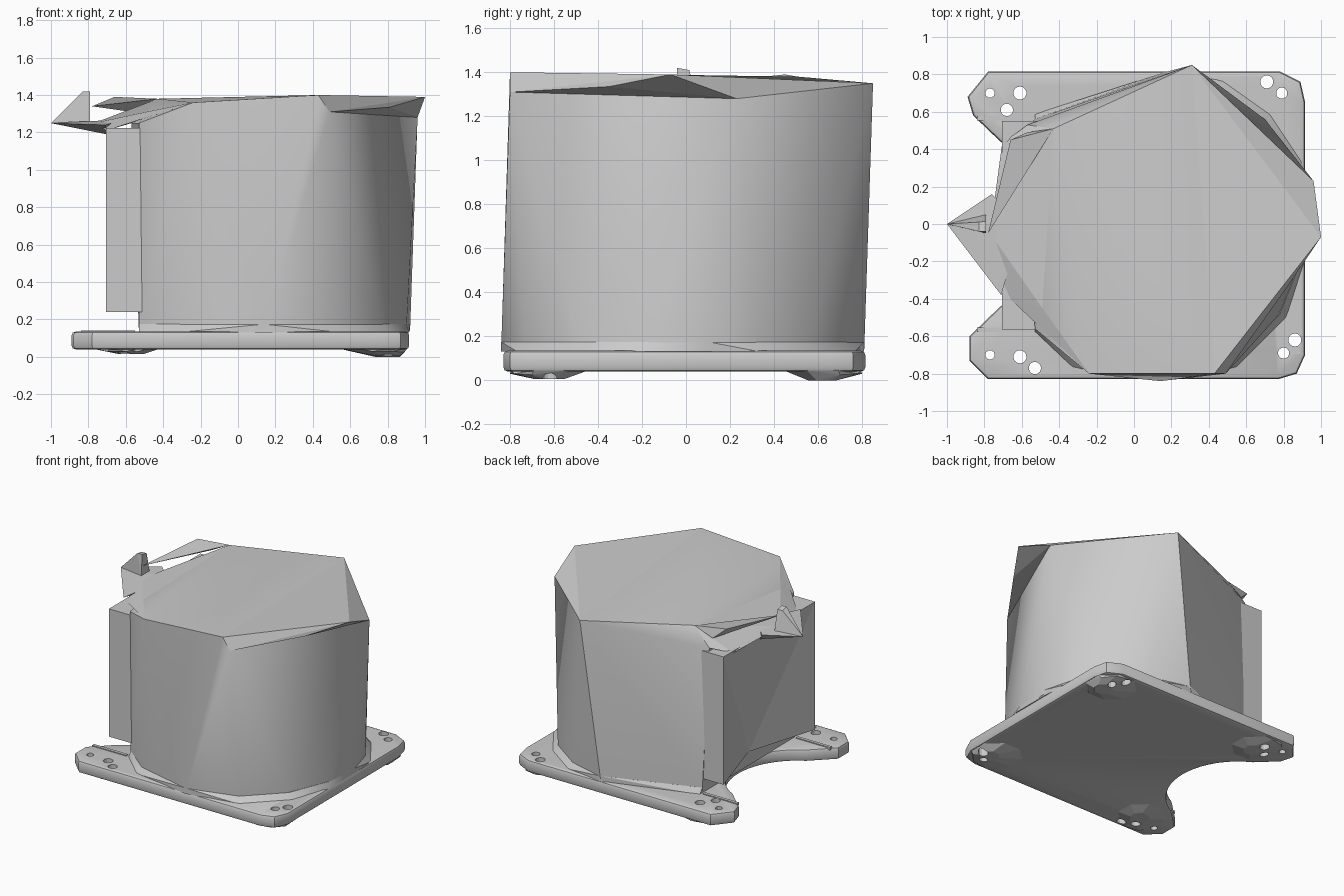
import bpy, bmesh, math

cube = bpy.data.objects.get("Cube")
if cube:
    bpy.data.objects.remove(cube, do_unlink=True)

grey = bpy.data.materials.new("light grey")
grey.use_nodes = True
grey.diffuse_color = (0.6, 0.6, 0.6, 1)
bsdf = grey.node_tree.nodes["Principled BSDF"]
bsdf.inputs["Base Color"].default_value = (0.6, 0.6, 0.6, 1)
bsdf.inputs["Roughness"].default_value = 0.6


def add(name, bm, smooth=None):
    bmesh.ops.recalc_face_normals(bm, faces=bm.faces)
    mesh = bpy.data.meshes.new(name)
    bm.to_mesh(mesh)
    bm.free()
    obj = bpy.data.objects.new(name, mesh)
    bpy.context.collection.objects.link(obj)
    mesh.materials.append(grey)
    if smooth:
        bpy.ops.object.select_all(action='DESELECT')
        obj.select_set(True)
        bpy.context.view_layer.objects.active = obj
        bpy.ops.object.shade_smooth_by_angle(angle=math.radians(smooth))
    return obj


def hull(name, points, smooth=None):
    bm = bmesh.new()
    for p in points:
        bm.verts.new(p)
    bmesh.ops.convex_hull(bm, input=bm.verts)
    loose = [v for v in bm.verts if not v.link_faces]
    bmesh.ops.delete(bm, geom=loose, context='VERTS')
    return add(name, bm, smooth)


def box(name, lo, hi):
    return hull(name, [(x, y, z) for x in (lo[0], hi[0]) for y in (lo[1], hi[1])
                       for z in (lo[2], hi[2])])


def at(points, z):
    return [(x, y, z) for x, y in points]


# Base plate with chamfered corners and a round notch on the right side
notch = [(-0.95 + 0.5 * math.cos(a), 0.5 * math.sin(a))
         for a in (math.radians(-62 + 124 * i / 20) for i in range(21))]
outline = [(-0.78, 0.815), (0.78, 0.815), (0.89, 0.76), (0.915, 0.65), (0.915, -0.7),
           (0.87, -0.8), (0.77, -0.83), (-0.78, -0.83), (-0.88, -0.73), (-0.88, -0.6)]
outline += notch + [(-0.86, 0.58), (-0.89, 0.68)]
bm = bmesh.new()
base = bm.faces.new([bm.verts.new(p) for p in at(outline, 0.04)])
up = bmesh.ops.extrude_face_region(bm, geom=[base])
bmesh.ops.translate(bm, vec=(0, 0, 0.095),
                    verts=[g for g in up["geom"] if isinstance(g, bmesh.types.BMVert)])
rims = [e for e in bm.edges if abs(e.verts[0].co.z - e.verts[1].co.z) < 0.001]
bmesh.ops.bevel(bm, geom=rims, offset=0.02, segments=2, profile=0.5, affect='EDGES')
parts = [add("base_plate", bm, 35)]

# Shallow faceted feet under the four corners, running out to the plate edge
for name, sx, sy, low in (("front_left", 1, -1, 0.005), ("back_left", 1, 1, 0),
                          ("front_right", -1, -1, 0.015), ("back_right", -1, 1, 0.015)):
    cx = 0.72 if sx > 0 else -0.6
    shift = 0.08 if sx > 0 else 0.03
    pts = [(cx, sy * 0.8, 0.03), (cx + 0.1 * sx, sy * 0.78, 0.03)]
    if sx > 0:
        pts += [(0.89, sy * 0.7, 0.025), (0.905, sy * 0.62, 0.06)]
    for i in range(8):
        a = math.tau * (i + 0.5) / 8
        dx, dy = math.cos(a), math.sin(a)
        pts.append((cx + 0.2 * dx, sy * 0.62 + 0.19 * dy, 0.045))
        pts.append((cx + shift + 0.07 * dx, sy * 0.62 + 0.07 * dy, low))
    parts.append(hull(name + "_foot", pts))

# Screw holes through plate and feet
holes = [(-0.77, 0.7, 0.025), (-0.61, 0.7, 0.035), (-0.68, 0.61, 0.033),
         (-0.77, -0.7, 0.025), (-0.61, -0.71, 0.035), (-0.53, -0.77, 0.033),
         (0.71, 0.76, 0.035), (0.79, 0.7, 0.03), (0.86, -0.62, 0.035), (0.8, -0.69, 0.03)]
bm = bmesh.new()
for x, y, r in holes:
    made = bmesh.ops.create_cone(bm, cap_ends=True, segments=14, radius1=r, radius2=r, depth=0.6)
    bmesh.ops.translate(bm, verts=made["verts"], vec=(x, y, 0.1))
cutter = add("hole_cutter", bm)
cutter.hide_render = True
cutter.hide_viewport = True
for obj in parts:
    mod = obj.modifiers.new("holes", 'BOOLEAN')
    mod.operation = 'DIFFERENCE'
    mod.object = cutter
    mod.solver = 'EXACT'

# Main body: coarse faceted foot lofted to an irregular polygonal top
front_a, front_b, front_low = (-0.24, -0.8, 1.36), (0.43, -0.8, 1.4), (0.49, -0.8, 1.31)
left_tip, left_low, back_tip = (1.0, -0.07, 1.39), (0.96, 0.23, 1.28), (0.31, 0.85, 1.35)
back_low, front_corner = (-0.57, 0.53, 1.25), (-0.53, -0.56, 1.25)
crease_back, crease_front = (-0.43, 0.51, 1.38), (-0.49, -0.45, 1.31)
foot = [(0.92, 0.1), (0.86, 0.32), (0.7, 0.56), (0.46, 0.73), (0.16, 0.81), (-0.53, 0.56),
        (-0.53, -0.55), (-0.31, -0.73), (0.14, -0.84), (0.53, -0.73), (0.78, -0.48), (0.9, -0.18)]
hull("body", at(foot, 0.14) + [front_a, front_b, front_low, left_low, back_tip,
                               back_low, front_corner, crease_back, crease_front], 30)

# Low flared skirt where the body meets the plate
flare = [(min(0.1 + (x - 0.1) * 1.05, 0.915) if x > -0.5 else x, max(min(y * 1.05, 0.81), -0.84))
         for x, y in foot]
hull("skirt", at(flare, 0.13) + at(foot, 0.175), 30)

# Overhanging rim wedge and the thin fin rising at the back right
hull("left_rim", [front_b, front_low, (0.81, -0.35, 1.335), left_tip, left_low, back_tip])
hull("back_fin", [(-0.78, -0.05, 1.34), (-0.66, 0.45, 1.39), crease_back, (-0.57, 0.49, 1.31)])

# Hollowed side housing: two flaps with walls folding inward to a low middle point
bm = bmesh.new()
corners = {}
for key, y in (("back", 0.55), ("front", -0.565)):
    for part, x in (("out", -0.705), ("in", -0.5)):
        for level, z in (("top", 1.225), ("low", 0.24)):
            corners[key + part + level] = bm.verts.new((x, y, z))
middle = bm.verts.new((-0.535, 0, 0.24))
for key in ("back", "front"):
    ot, ol, it, il = [corners[key + k] for k in ("outtop", "outlow", "intop", "inlow")]
    bm.faces.new((ot, ol, il, it))
    bm.faces.new((ot, ol, middle))
    bm.faces.new((ol, il, middle))
bm.faces.new((corners["backouttop"], middle, corners["frontouttop"]))
bm.faces.new([corners[k] for k in ("backouttop", "frontouttop", "frontintop", "backintop")])
add("side_housing", bm)

# Sloping shoulder between the flat top and the housing
hull("shoulder", [(-0.705, -0.36, 1.21), (-0.705, 0.43, 1.21), (-0.77, -0.05, 1.25),
                  back_low, front_a, crease_back, crease_front])

# Pointed latch above the housing
hull("latch_ledge", [(-1.0, 0, 1.25), (-0.76, 0.16, 1.26), (-0.71, -0.38, 1.24),
                     (-0.7, 0.1, 1.19), (-0.7, -0.1, 1.19), (-0.6, 0, 1.27)])
hull("latch_fin", [(-1.0, 0, 1.25), (-0.83, -0.04, 1.42), (-0.79, -0.04, 1.42), (-0.79, 0.015, 1.41),
                   (-0.83, 0.01, 1.41), (-0.79, -0.05, 1.26), (-0.79, 0.05, 1.26)])

# Low rails on the two lobes
for name, s in (("front_rail", -1), ("back_rail", 1)):
    box(name, (-0.84, s * 0.565 - 0.012, 0.12), (-0.55, s * 0.565 + 0.012, 0.142))
